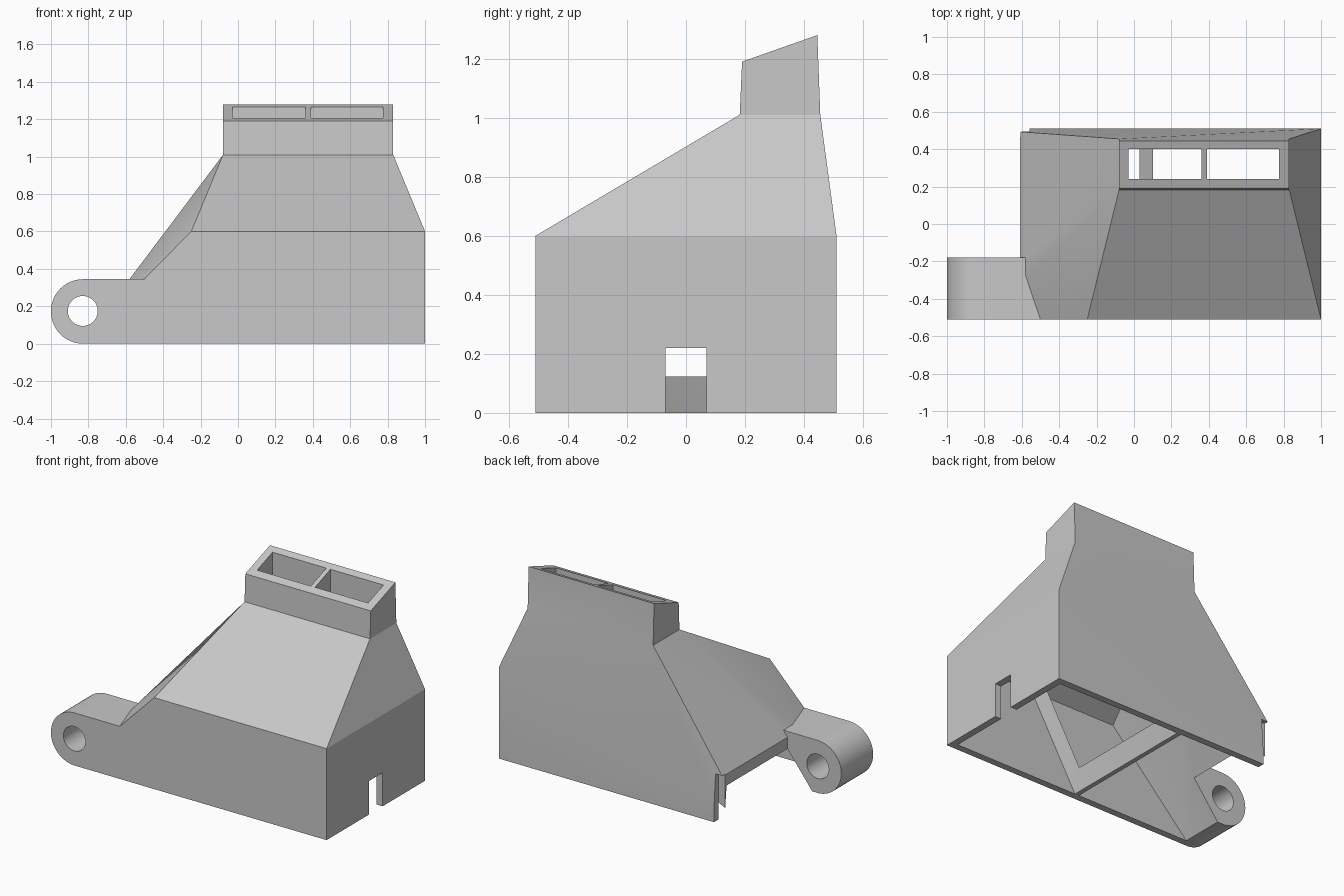
import bpy, bmesh, math

cube = bpy.data.objects.get("Cube")
if cube:
    bpy.data.objects.remove(cube, do_unlink=True)

grey = bpy.data.materials.new("plain_grey")
grey.use_nodes = True
grey.diffuse_color = (0.58, 0.58, 0.58, 1)
grey.node_tree.nodes["Principled BSDF"].inputs["Base Color"].default_value = (0.58, 0.58, 0.58, 1)


def hull(name, points):
    """Convex solid around a few corner points."""
    bm = bmesh.new()
    for p in points:
        bm.verts.new(p)
    bmesh.ops.convex_hull(bm, input=bm.verts)
    bmesh.ops.dissolve_limit(bm, angle_limit=0.01, verts=bm.verts, edges=bm.edges)
    bmesh.ops.recalc_face_normals(bm, faces=bm.faces)
    mesh = bpy.data.meshes.new(name)
    bm.to_mesh(mesh)
    bm.free()
    mesh.materials.append(grey)
    obj = bpy.data.objects.new(name, mesh)
    bpy.context.collection.objects.link(obj)
    return obj


def rect(x0, x1, y0, y1, z):
    return [(x, y, z) for x in (x0, x1) for y in (y0, y1)]


def box(name, x0, x1, y0, y1, z0, z1):
    return hull(name, rect(x0, x1, y0, y1, z0) + rect(x0, x1, y0, y1, z1))


def disc(cx, cz, r, y0, y1, count):
    return [(cx + r * math.cos(a), y, cz + r * math.sin(a))
            for a in (2 * math.pi * i / count for i in range(count)) for y in (y0, y1)]


def combine(target, tool, operation):
    """Apply a boolean and remove the tool."""
    mod = target.modifiers.new("join", "BOOLEAN")
    mod.operation, mod.object, mod.solver = operation, tool, "EXACT"
    bpy.context.view_layer.update()
    graph = bpy.context.evaluated_depsgraph_get()
    mesh = bpy.data.meshes.new_from_object(target.evaluated_get(graph))
    target.modifiers.clear()
    target.data = mesh
    bpy.data.objects.remove(tool, do_unlink=True)


D = 0.51           # half depth
NL, NR = -0.08, 0.83   # neck sides

# Tapered hood
shell = hull("duct_shell",
             rect(-0.84, 1, -D, D, 0)
             + [(-0.25, -D, 0.6), (1, -D, 0.6), (1, D, 0.6)]
             + rect(NL, NR, 0.182, 0.455, 1.01))

# Neck with a slanted rim
neck = hull("neck", rect(NL, NR, 0.182, 0.45, 0.95)
            + [(x, y, z) for x in (NL, NR)
               for y, z in ((0.182, 1.01), (0.455, 1.01), (0.19, 1.19), (0.445, 1.28))])
combine(shell, neck, "UNION")

# Trim the low left end of the hood and the back wall
combine(shell, box("trim", -2, -0.61, -0.18, 1, -1, 2), "DIFFERENCE")
combine(shell, box("trim", -2, -0.56, 0.465, 1, -1, 0.31), "DIFFERENCE")

# Rounded mounting lug
lug = hull("lug", disc(-0.828, 0.1725, 0.1725, -D, -0.18, 48)
           + [(-0.48, y, z) for y in (-D, -0.18) for z in (0, 0.345)])
combine(shell, lug, "UNION")
combine(shell, hull("lug_hole", disc(-0.83, 0.175, 0.08, -1, 0, 40)), "DIFFERENCE")

# Two flared chambers: base, shoulder and slot extents in x
for base, shoulder, slot in (((-0.79, 0.03), (-0.23, 0.36), (-0.03, 0.36)),
                             ((0.06, 0.955), (0.39, 0.955), (0.39, 0.775))):
    flare = hull("flare", rect(*base, -0.465, 0.465, -0.001)
                 + [(shoulder[0], -0.465, 0.57), (shoulder[1], -0.465, 0.57),
                    (shoulder[1], 0.465, 0.57)]
                 + rect(*slot, 0.24, 0.405, 0.98))
    combine(shell, flare, "DIFFERENCE")
    combine(shell, box("slot", *slot, 0.241, 0.401, 0.93, 1.5), "DIFFERENCE")

# Notch in the side wall
combine(shell, box("notch", 0.9, 1.2, -0.07, 0.07, -0.1, 0.22), "DIFFERENCE")

bpy.ops.object.select_all(action="DESELECT")
shell.select_set(True)
bpy.context.view_layer.objects.active = shell
bpy.ops.object.shade_smooth_by_angle(angle=math.radians(20))
